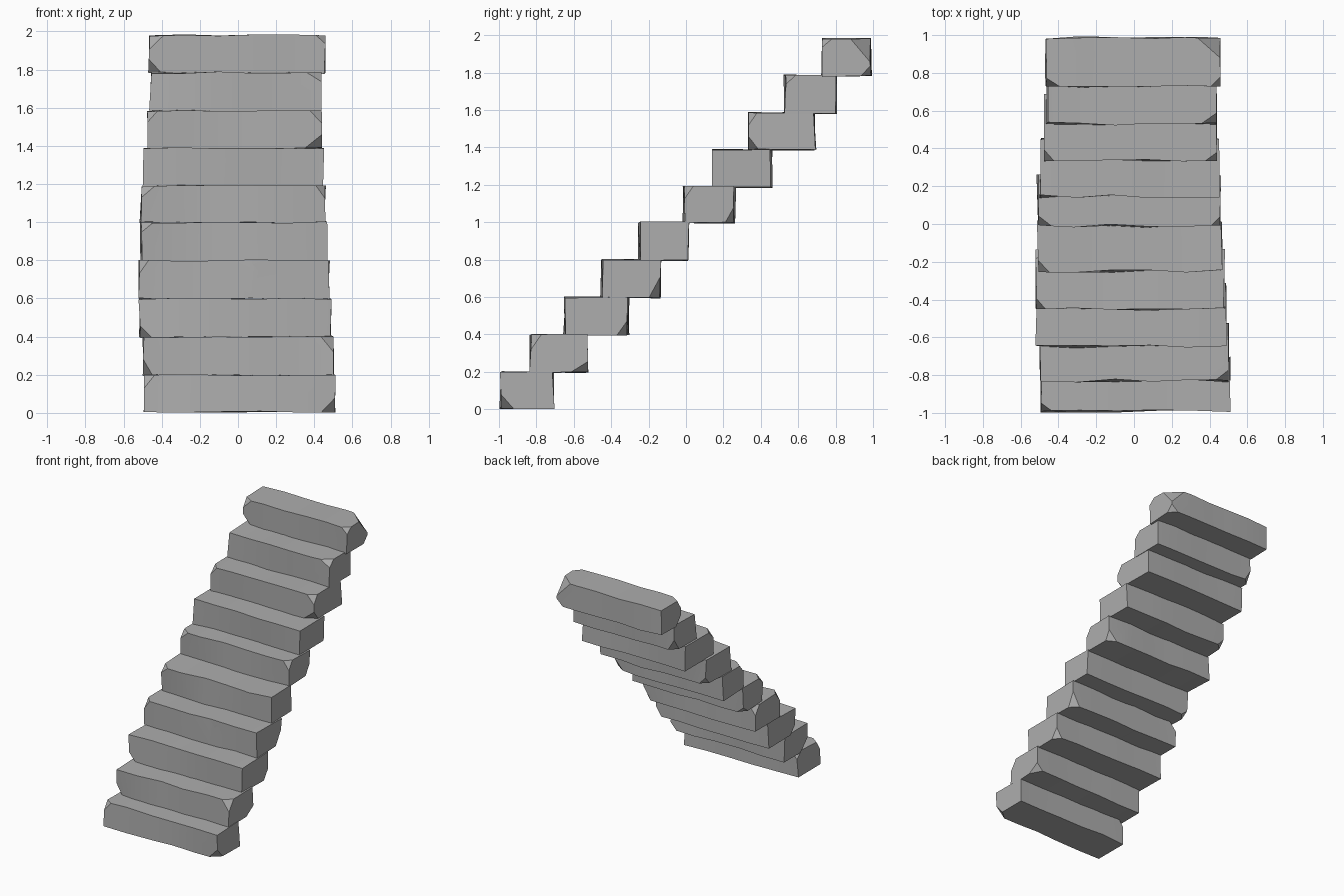
import bpy, bmesh, random
from mathutils import Vector

cube = bpy.data.objects.get("Cube")
if cube:
    bpy.data.objects.remove(cube)

random.seed(4)
stone = bpy.data.materials.new("grey stone")
stone.use_nodes = True
GREY = (0.42, 0.42, 0.42, 1)
stone.diffuse_color = GREY
stone.node_tree.nodes["Principled BSDF"].inputs["Base Color"].default_value = GREY

# Each block: x min, x max, y front, y back, z top, then chipped corners
# (a corner is written as the signs of its x, y, z)
STEPS = [
    (-0.49, 0.51, -0.99, -0.71, 0.20, "--+ +-- -++"),
    (-0.50, 0.50, -0.83, -0.53, 0.40, "+-+ --- ++-"),
    (-0.515, 0.485, -0.65, -0.31, 0.60, "--- ++-"),
    (-0.52, 0.475, -0.45, -0.14, 0.80, "--+ -++ ++-"),
    (-0.51, 0.465, -0.25, 0.01, 1.00, "--+ -+-"),
    (-0.51, 0.455, -0.01, 0.26, 1.19, "--+ +-+ ++-"),
    (-0.495, 0.445, 0.145, 0.455, 1.39, "-+-"),
    (-0.475, 0.435, 0.34, 0.69, 1.585, "--+ +-+ +--"),
    (-0.46, 0.44, 0.53, 0.805, 1.785, "+-+ -+-"),
    (-0.465, 0.455, 0.73, 0.985, 1.98, "--+ +-+ +++ ++- ---"),
]
# Broken notches in long edges: step number -> x, edge signs (y, z)
NOTCHES = {0: (0.08, "--"), 1: (0.12, "+-"), 2: (0.0, "+-"),
           3: (0.11, "-+"), 7: (0.05, "+-"), 9: (0.24, "--")}
COLUMNS = 6


def wobble(amount):
    return random.uniform(-amount, amount)


def make_block(x0, x1, y0, y1, z0, z1):
    """Long block with gently uneven edges."""
    bm = bmesh.new()
    rings = []
    for i in range(COLUMNS):
        t = i / (COLUMNS - 1)
        rings.append([bm.verts.new((x0 + (x1 - x0) * t + wobble(0.007),
                                    y + wobble(0.009), max(0, z + wobble(0.005))))
                      for y, z in ((y0, z0), (y1, z0), (y1, z1), (y0, z1))])
    for a, b in zip(rings, rings[1:]):
        for k in range(4):
            n = (k + 1) % 4
            bm.faces.new((a[k], a[n], b[n], b[k]))
    bm.faces.new(rings[0])
    bm.faces.new(rings[-1])
    bmesh.ops.recalc_face_normals(bm, faces=bm.faces)
    return bm


def chip_corner(bm, signs, size):
    """Slice one corner off the block."""
    s = Vector([1 if c == "+" else -1 for c in signs])
    weight = Vector((s.x * 3, s.y * 2, s.z * 2))
    corner = max(bm.verts, key=lambda v: v.co.dot(weight)).co.copy()
    normal = Vector([c / random.uniform(0.7, 1.3) for c in s]).normalized()
    bmesh.ops.bisect_plane(bm, geom=bm.verts[:] + bm.edges[:] + bm.faces[:],
                           plane_co=corner - s * size / 3, plane_no=normal,
                           clear_outer=True)
    bmesh.ops.holes_fill(bm, edges=[e for e in bm.edges if e.is_boundary])


def cut_notch(block, centre):
    """Cut a small pointed bite out of an edge."""
    bm = bmesh.new()
    bmesh.ops.create_cone(bm, segments=4, radius1=0.05, radius2=0, depth=0.06)
    bmesh.ops.create_cone(bm, segments=4, radius1=0.05, radius2=0, depth=0.06)
    half = len(bm.verts) // 2
    bm.verts.ensure_lookup_table()
    for i, v in enumerate(bm.verts):
        v.co.z = (v.co.z + 0.03) * (1 if i < half else -1)
    bmesh.ops.remove_doubles(bm, verts=bm.verts, dist=0.0001)
    # drop the inner shared base
    inner = [f for f in bm.faces if all(abs(v.co.z) < 0.001 for v in f.verts)]
    bmesh.ops.delete(bm, geom=inner, context="FACES_ONLY")
    bmesh.ops.recalc_face_normals(bm, faces=bm.faces)
    mesh = bpy.data.meshes.new("notch_cutter")
    bm.to_mesh(mesh)
    bm.free()
    cutter = bpy.data.objects.new("notch_cutter", mesh)
    cutter.location = centre
    cutter.hide_render = True
    bpy.context.collection.objects.link(cutter)
    mod = block.modifiers.new("notch", "BOOLEAN")
    mod.operation = "DIFFERENCE"
    mod.object = cutter
    bpy.context.view_layer.objects.active = block
    bpy.ops.object.modifier_apply(modifier=mod.name)
    bpy.data.objects.remove(cutter)


bottom = 0.005
for i, (x0, x1, y0, y1, top, chips) in enumerate(STEPS):
    bm = make_block(x0, x1, y0, y1, bottom, top)
    for signs in chips.split():
        chip_corner(bm, signs, random.uniform(0.05, 0.07) * (1.6 if signs == "+++" else 1))
    mesh = bpy.data.meshes.new(f"stone_step_{i + 1}")
    bm.to_mesh(mesh)
    bm.free()
    mesh.materials.append(stone)
    block = bpy.data.objects.new(mesh.name, mesh)
    bpy.context.collection.objects.link(block)
    if i in NOTCHES:
        x, (sy, sz) = NOTCHES[i]
        cut_notch(block, (x, y1 if sy == "+" else y0, top if sz == "+" else bottom))
    bpy.ops.object.select_all(action="DESELECT")
    block.select_set(True)
    bpy.context.view_layer.objects.active = block
    bpy.ops.object.shade_smooth_by_angle(angle=0.5)
    bottom = top - 0.003
